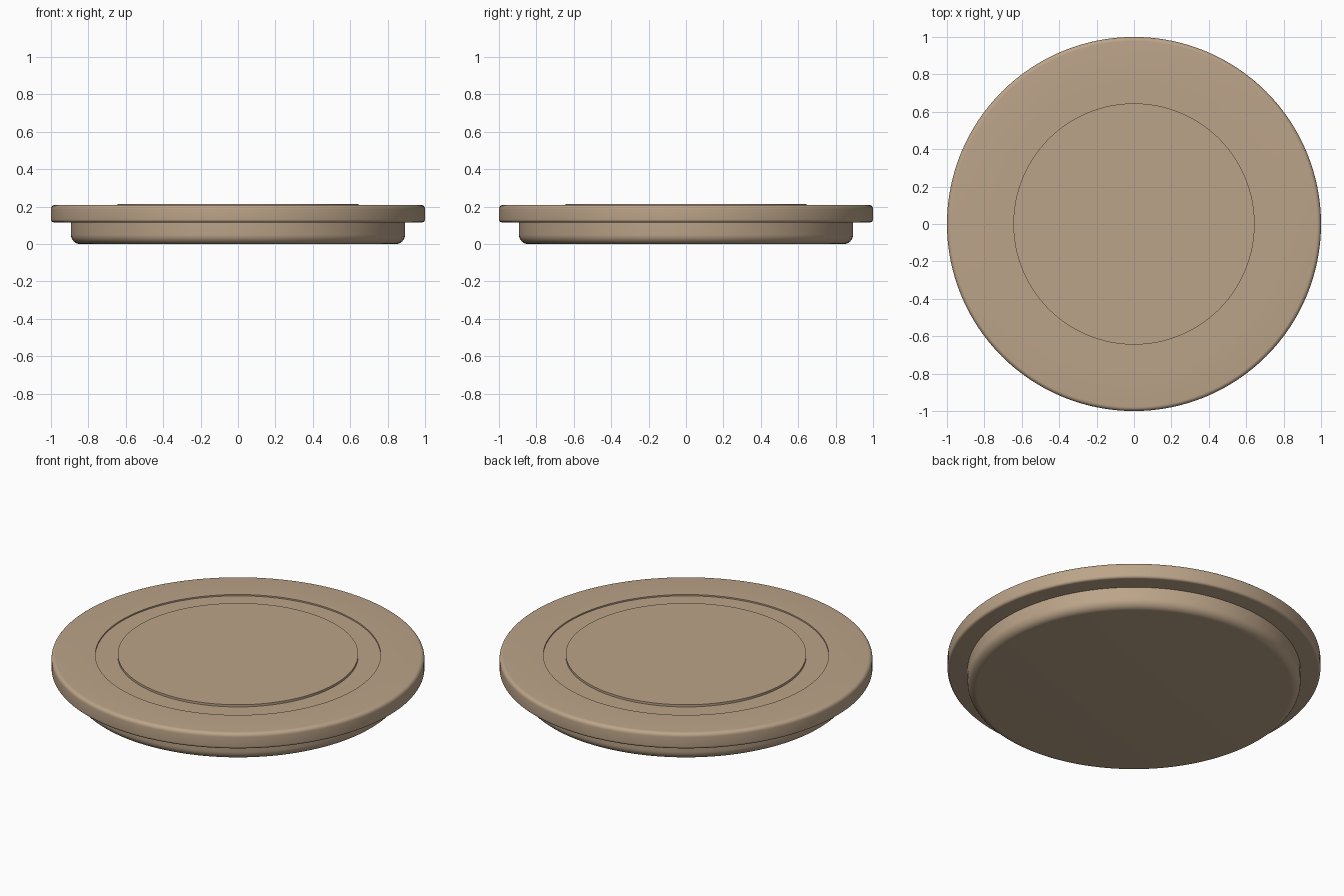
import bpy, bmesh, math

if "Cube" in bpy.data.objects:
    bpy.data.objects.remove(bpy.data.objects["Cube"])

SEGMENTS = 128


def rounded(r, z, radius, a0, a1, n=6):
    """Arc points (r, z) for a rounded profile corner, angles in degrees."""
    return [(r + radius * math.cos(math.radians(a0 + (a1 - a0) * i / n)),
             z + radius * math.sin(math.radians(a0 + (a1 - a0) * i / n)))
            for i in range(n + 1)]


def lathe(name, profile, material):
    """Spin an (r, z) profile around the z axis."""
    bm = bmesh.new()
    verts = [bm.verts.new((r, 0, z)) for r, z in profile]
    edges = [bm.edges.new(pair) for pair in zip(verts, verts[1:])]
    bmesh.ops.spin(bm, geom=verts + edges, cent=(0, 0, 0), axis=(0, 0, 1),
                   angle=math.tau, steps=SEGMENTS)
    bmesh.ops.remove_doubles(bm, verts=bm.verts, dist=1e-5)
    bmesh.ops.recalc_face_normals(bm, faces=bm.faces)
    mesh = bpy.data.meshes.new(name)
    bm.to_mesh(mesh)
    bm.free()
    mesh.materials.append(material)
    obj = bpy.data.objects.new(name, mesh)
    bpy.context.collection.objects.link(obj)
    bpy.ops.object.select_all(action='DESELECT')
    obj.select_set(True)
    bpy.context.view_layer.objects.active = obj
    bpy.ops.object.shade_smooth_by_angle(angle=math.radians(30))
    return obj


tan = bpy.data.materials.new("tan")
tan.diffuse_color = (0.50, 0.37, 0.25, 1)
tan.use_nodes = True
tan.node_tree.nodes["Principled BSDF"].inputs["Base Color"].default_value = tan.diffuse_color

# Lower body with a softly rounded bottom edge
lathe("lower_body",
      [(0, 0)] + rounded(0.843, 0.05, 0.05, -90, 0, 8) + [(0.893, 0.13), (0, 0.13)],
      tan)

# Wide rim plate with rounded edges and a shallow recess on top
lathe("rim_plate",
      [(0, 0.116)] + rounded(0.985, 0.131, 0.015, -90, 0)
      + rounded(0.978, 0.187, 0.022, 0, 90)
      + [(0.765, 0.209), (0.765, 0.201), (0, 0.201)],
      tan)

# Raised centre disc standing inside the recess
lathe("centre_disc",
      [(0, 0.195), (0.645, 0.195), (0.645, 0.214), (0, 0.214)],
      tan)
